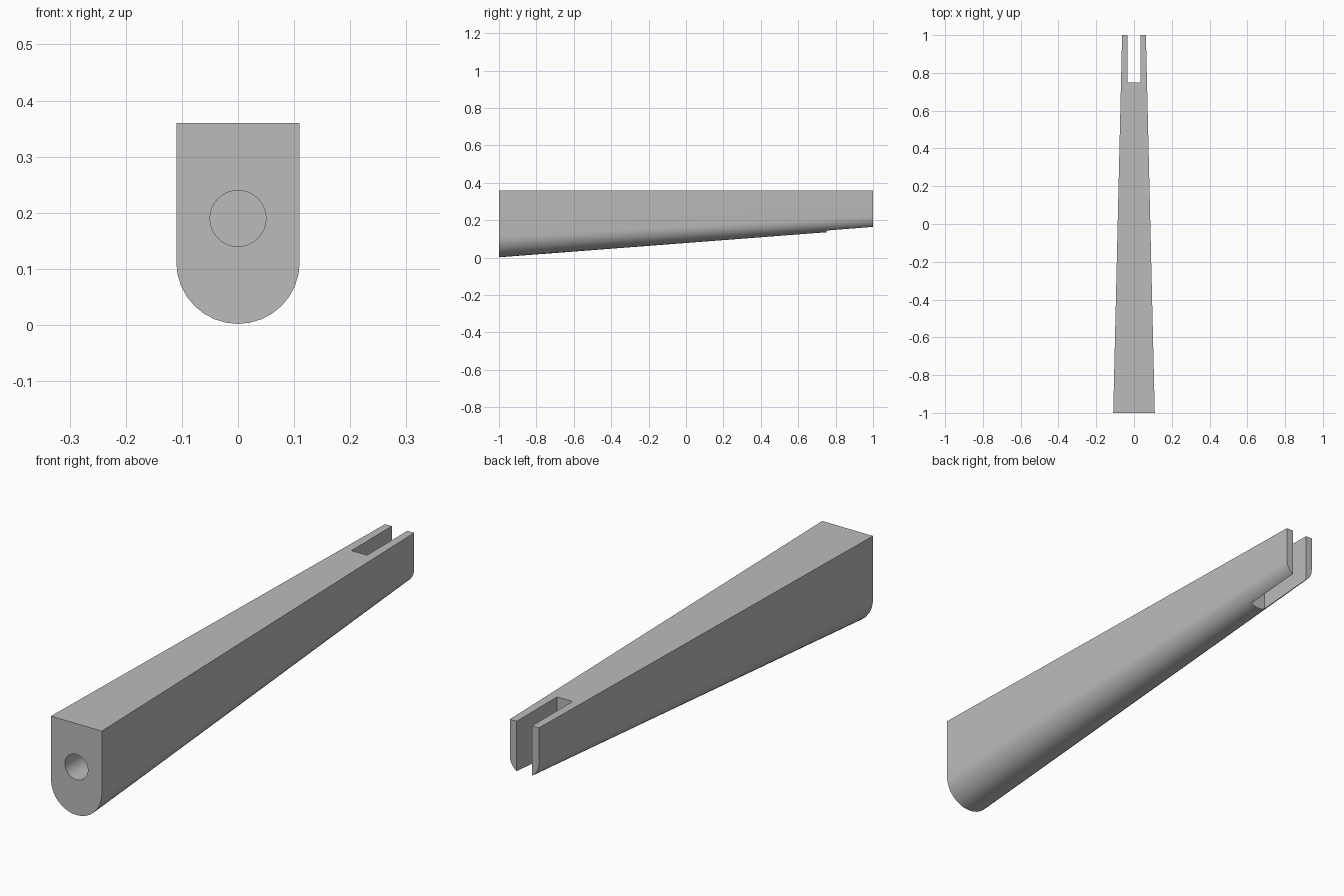
import bpy, bmesh, math

cube = bpy.data.objects.get("Cube")
if cube:
    bpy.data.objects.remove(cube)

TOP = 0.36
ARC_STEPS = 16

grey = bpy.data.materials.new("plain_grey")
grey.use_nodes = True
colour = (0.5, 0.5, 0.5, 1)
grey.diffuse_color = colour
grey.node_tree.nodes["Principled BSDF"].inputs["Base Color"].default_value = colour


def u_section(bm, y, radius, bottom):
    """Flat-topped section with a half-round underside."""
    points = [(radius, TOP)]
    for i in range(ARC_STEPS + 1):
        a = math.pi * i / ARC_STEPS
        points.append((radius * math.cos(a), bottom + radius - radius * math.sin(a)))
    points.append((-radius, TOP))
    return [bm.verts.new((x, y, z)) for x, z in points]


# Tapered handle body, lofted between the two end sections
bm = bmesh.new()
front = u_section(bm, -1, 0.11, 0.002)
back = u_section(bm, 1, 0.063, 0.155)
bm.faces.new(front)
bm.faces.new(back)
for i in range(len(front)):
    j = (i + 1) % len(front)
    bm.faces.new((front[i], front[j], back[j], back[i]))
bmesh.ops.recalc_face_normals(bm, faces=bm.faces)
mesh = bpy.data.meshes.new("tapered_handle")
bm.to_mesh(mesh)
bm.free()
body = bpy.data.objects.new("tapered_handle", mesh)
bpy.context.collection.objects.link(body)
mesh.materials.append(grey)

# Cutter for the open slot through the narrow end
bpy.ops.mesh.primitive_cube_add(size=1, location=(0, 1, 0.25))
slot = bpy.context.object
slot.name = "slot_cutter"
slot.scale = (0.067, 0.5, 0.6)

# Cutter for the blind round socket in the wide end
bpy.ops.mesh.primitive_cylinder_add(vertices=32, radius=0.05, depth=0.5,
                                    location=(0, -1, 0.19),
                                    rotation=(math.pi / 2, 0, 0))
socket = bpy.context.object
socket.name = "socket_cutter"

for cutter in (slot, socket):
    cutter.data.materials.append(grey)
    cutter.hide_render = True
    cutter.hide_set(True)
    cutter.display_type = 'WIRE'
    mod = body.modifiers.new(cutter.name, 'BOOLEAN')
    mod.operation = 'DIFFERENCE'
    mod.solver = 'EXACT'
    mod.object = cutter

# Bake the cuts, remove the cutters and smooth the rounded surfaces
bpy.ops.object.select_all(action='DESELECT')
body.select_set(True)
bpy.context.view_layer.objects.active = body
for mod in list(body.modifiers):
    bpy.ops.object.modifier_apply(modifier=mod.name)
for cutter in (slot, socket):
    bpy.data.objects.remove(cutter)
bpy.ops.object.shade_smooth_by_angle(angle=math.radians(30))
